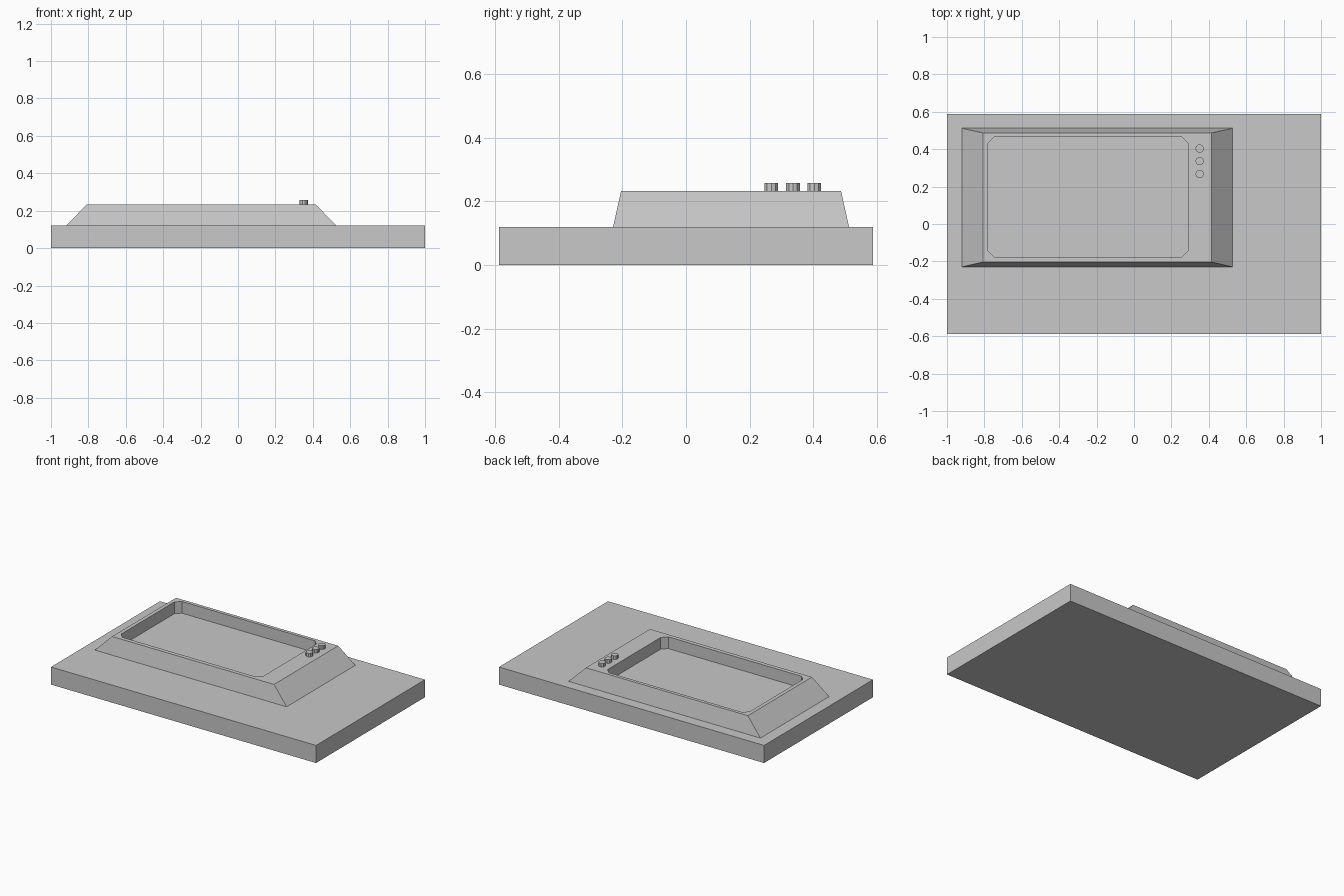
import bpy
import bmesh
import math

if "Cube" in bpy.data.objects:
    bpy.data.objects.remove(bpy.data.objects["Cube"])

grey = bpy.data.materials.new("light grey")
grey.diffuse_color = (0.58, 0.58, 0.58, 1)
grey.use_nodes = True
grey.node_tree.nodes["Principled BSDF"].inputs["Base Color"].default_value = grey.diffuse_color


def finish(bm, name):
    bmesh.ops.recalc_face_normals(bm, faces=bm.faces[:])
    me = bpy.data.meshes.new(name)
    bm.to_mesh(me)
    bm.free()
    me.materials.append(grey)
    ob = bpy.data.objects.new(name, me)
    bpy.context.collection.objects.link(ob)
    return ob


def rect(x0, x1, y0, y1):
    return [(x0, y0), (x1, y0), (x1, y1), (x0, y1)]


def loft(name, rings):
    """Closed solid through a list of (outline, z) rings."""
    bm = bmesh.new()
    loops = [[bm.verts.new((x, y, z)) for x, y in pts] for pts, z in rings]
    for a, b in zip(loops, loops[1:]):
        for i in range(len(a)):
            j = (i + 1) % len(a)
            bm.faces.new((a[i], a[j], b[j], b[i]))
    bm.faces.new(loops[0])
    bm.faces.new(loops[-1])
    return finish(bm, name)


BASE_TOP, RIM_TOP, FLOOR = 0.12, 0.233, 0.153

# Flat base slab
slab = rect(-1, 1, -0.587, 0.587)
loft("base_slab", [(slab, 0), (slab, BASE_TOP)])

# Sloping raised housing
housing = loft("raised_housing", [
    (rect(-0.92, 0.527, -0.229, 0.512), BASE_TOP),
    (rect(-0.808, 0.415, -0.204, 0.487), RIM_TOP)])

# Recess with clipped corners, cut from the housing
x0, x1, y0, y1, c = -0.782, 0.29, -0.176, 0.464, 0.034
outline = [(x0 + c, y0), (x1 - c, y0), (x1, y0 + c), (x1, y1 - c),
           (x1 - c, y1), (x0 + c, y1), (x0, y1 - c), (x0, y0 + c)]
cutter = loft("recess_cutter", [(outline, FLOOR), (outline, 0.4)])
cut = housing.modifiers.new("recess", "BOOLEAN")
cut.operation = "DIFFERENCE"
cut.solver = "EXACT"
cut.object = cutter
cutter.hide_render = True
cutter.hide_viewport = True

# Row of three small knobs beside the recess
for n, y in enumerate((0.268, 0.336, 0.403)):
    ring = [(0.351 + 0.0225 * math.cos(a), y + 0.0225 * math.sin(a))
            for a in (2 * math.pi * k / 10 for k in range(10))]
    loft(f"knob_{n + 1}", [(ring, RIM_TOP - 0.005), (ring, 0.258)])
